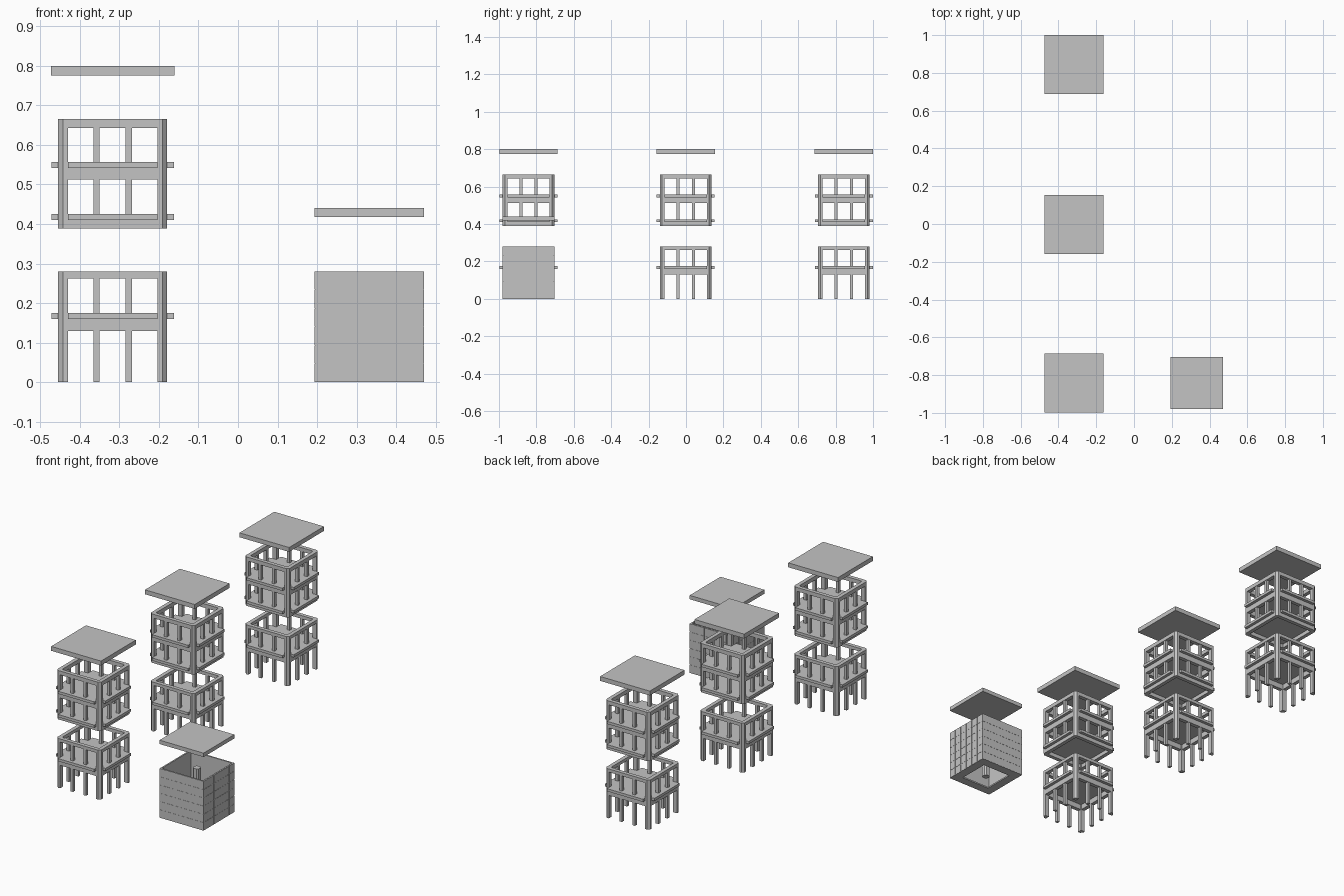
import bpy, bmesh
from mathutils import Matrix

cube = bpy.data.objects.get("Cube")
if cube:
    bpy.data.objects.remove(cube, do_unlink=True)

concrete = bpy.data.materials.new("concrete_grey")
concrete.use_nodes = True
GREY = (0.55, 0.55, 0.55, 1)
concrete.diffuse_color = GREY
concrete.node_tree.nodes["Principled BSDF"].inputs["Base Color"].default_value = GREY


def box(bm, x0, x1, y0, y1, z0, z1):
    """Add an axis-aligned box to a bmesh."""
    size = Matrix.Diagonal((x1 - x0, y1 - y0, z1 - z0, 1))
    place = Matrix.Translation(((x0 + x1) / 2, (y0 + y1) / 2, (z0 + z1) / 2))
    return bmesh.ops.create_cube(bm, size=1, matrix=place @ size)["verts"]


def four_sides(bm, build):
    """Build one side facing -y and repeat it around the centre."""
    for quarter in range(4):
        old = set(bm.verts)
        build()
        new = [v for v in bm.verts if v not in old]
        turn = Matrix.Rotation(quarter * 1.5707963, 3, 'Z')
        bmesh.ops.rotate(bm, verts=new, cent=(0, 0, 0), matrix=turn)


def finish(bm, name, x, y):
    mesh = bpy.data.meshes.new(name)
    bm.to_mesh(mesh)
    bm.free()
    mesh.materials.append(concrete)
    obj = bpy.data.objects.new(name, mesh)
    obj.location = (x, y, 0)
    bpy.context.collection.objects.link(obj)


HALF = 0.138       # half width of a frame
COLUMN = 0.025     # corner column width
INNER = HALF - COLUMN
DEPTH = 0.022      # beam depth


def corner_columns(name, x, y, z0, z1):
    bm = bmesh.new()

    def column():
        verts = box(bm, INNER, HALF, -HALF, -INNER, z0, z1)
        outer = [e for e in bm.edges
                 if all(v in verts and v.co.x > HALF - 0.001
                        and v.co.y < 0.001 - HALF for v in e.verts)]
        bmesh.ops.bevel(bm, geom=outer, offset=0.012, segments=1, affect='EDGES')

    four_sides(bm, column)
    finish(bm, name, x, y)


def middle_posts(name, x, y, z0, z1):
    bm = bmesh.new()

    def pair():
        for px in (-0.041, 0.041):
            box(bm, px - 0.008, px + 0.008, -HALF + 0.002, -HALF + DEPTH - 0.002, z0, z1)

    four_sides(bm, pair)
    finish(bm, name, x, y)


def beams(name, x, y, z0, z1):
    bm = bmesh.new()
    four_sides(bm, lambda: box(bm, -INNER, INNER, -HALF, -HALF + DEPTH, z0, z1))
    finish(bm, name, x, y)


def floor(name, x, y, top):
    """Floor slab with a ledge on each side between the corner columns."""
    bm = bmesh.new()
    box(bm, -INNER, INNER, -INNER, INNER, top - 0.015, top)
    four_sides(bm, lambda: box(bm, -INNER, INNER, -0.155, -INNER, top - 0.015, top))
    finish(bm, name, x, y)


def roof(name, x, y, half, z0, z1):
    bm = bmesh.new()
    box(bm, -half, half, -half, half, z0, z1)
    finish(bm, name, x, y)


# Three open-frame towers, each a lower frame, an upper frame and a raised roof
TX = -0.317
for label, ty in (("front", -0.842), ("middle", -0.002), ("back", 0.844)):
    corner_columns(label + "_lower_columns", TX, ty, 0, 0.28)
    middle_posts(label + "_lower_posts", TX, ty, 0, 0.27)
    beams(label + "_lower_floor_beam", TX, ty, 0.13, 0.16)
    floor(label + "_lower_floor", TX, ty, 0.175)
    beams(label + "_lower_top_beam", TX, ty, 0.262, 0.28)

    corner_columns(label + "_upper_columns", TX, ty, 0.388, 0.665)
    middle_posts(label + "_upper_posts", TX, ty, 0.4, 0.655)
    beams(label + "_upper_base_beam", TX, ty, 0.388, 0.41)
    floor(label + "_upper_base_floor", TX, ty, 0.425)
    beams(label + "_upper_floor_beam", TX, ty, 0.512, 0.543)
    floor(label + "_upper_middle_floor", TX, ty, 0.557)
    beams(label + "_upper_top_beam", TX, ty, 0.643, 0.665)
    roof(label + "_roof", TX, ty, 0.156, 0.775, 0.8)

# Walled box with thin panel joints, open at the top
BX, BY = 0.332, -0.842
ROWS, COLS, GAP, TOP = 6, 6, 0.0006, 0.28
bm = bmesh.new()


def wall():
    box(bm, -HALF + 0.001, HALF - 0.009, -HALF + 0.001, -HALF + 0.009, 0, TOP)
    w, h = 2 * HALF / COLS, TOP / ROWS
    for i in range(COLS):
        for j in range(ROWS):
            x0, z0 = -HALF + i * w, j * h
            box(bm, x0 + GAP, x0 + w - GAP, -HALF, -HALF + 0.002,
                z0 + GAP, z0 + h - GAP)


four_sides(bm, wall)
finish(bm, "box_walls", BX, BY)

# Floor rim around a square opening
bm = bmesh.new()
four_sides(bm, lambda: box(bm, -HALF + 0.002, HALF - 0.05, -HALF + 0.002, -HALF + 0.05, 0, 0.008))
finish(bm, "box_floor_rim", BX, BY)

# Central post and raised lid
bm = bmesh.new()
post = box(bm, -0.018, 0.018, -0.018, 0.018, 0, 0.27)
upright = [e for e in bm.edges if abs(e.verts[0].co.z - e.verts[1].co.z) > 0.1]
bmesh.ops.bevel(bm, geom=upright, offset=0.008, segments=1, affect='EDGES')
finish(bm, "box_centre_post", BX, BY)
roof("box_lid", BX, BY, HALF, 0.418, 0.44)
